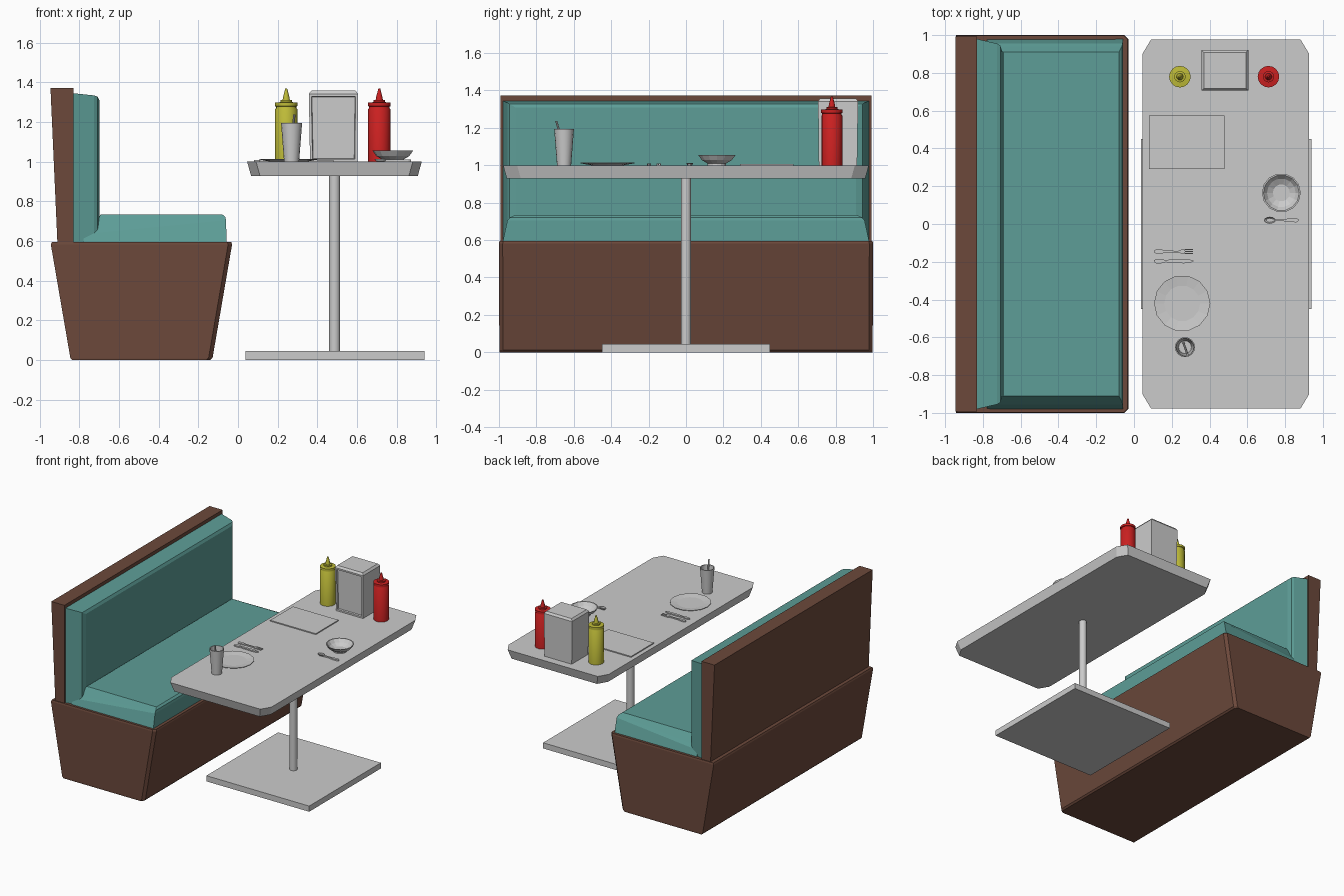
import bpy, bmesh, math

if "Cube" in bpy.data.objects:
    bpy.data.objects.remove(bpy.data.objects["Cube"])


def material(name, rgb):
    m = bpy.data.materials.new(name)
    m.diffuse_color = (*rgb, 1)
    m.use_nodes = True
    m.node_tree.nodes["Principled BSDF"].inputs["Base Color"].default_value = m.diffuse_color
    return m


BROWN = material("brown_wood", (0.15, 0.066, 0.044))
TEAL = material("teal_vinyl", (0.11, 0.34, 0.31))
RED = material("red_plastic", (0.6, 0.015, 0.015))
YELLOW = material("yellow_plastic", (0.52, 0.5, 0.04))


def loft(name, rings, mat=None, smooth=False, edit=None):
    """Closed skin through rings with equal point counts, capped at both ends."""
    bm = bmesh.new()
    loops = [[bm.verts.new(p) for p in r] for r in rings]
    n = len(loops[0])
    for a, b in zip(loops, loops[1:]):
        for i in range(n):
            j = (i + 1) % n
            bm.faces.new((a[i], a[j], b[j], b[i]))
    bm.faces.new(loops[0])
    bm.faces.new(loops[-1])
    bmesh.ops.recalc_face_normals(bm, faces=bm.faces)
    if edit:
        edit(bm)
    me = bpy.data.meshes.new(name)
    bm.to_mesh(me)
    bm.free()
    ob = bpy.data.objects.new(name, me)
    bpy.context.collection.objects.link(ob)
    if mat:
        me.materials.append(mat)
    if smooth:
        bpy.ops.object.select_all(action='DESELECT')
        ob.select_set(True)
        bpy.context.view_layer.objects.active = ob
        bpy.ops.object.shade_smooth_by_angle(angle=math.radians(40))
    return ob


def rect(x0, x1, y0, y1, z):
    return [(x0, y0, z), (x1, y0, z), (x1, y1, z), (x0, y1, z)]


def box(name, x0, x1, y0, y1, z0, z1, mat=None):
    return loft(name, [rect(x0, x1, y0, y1, z) for z in (z0, z1)], mat)


def lathe(name, x, y, profile, sides, mat=None, smooth=False):
    ang = [math.tau * i / sides for i in range(sides)]
    rings = [[(x + r * math.cos(a), y + r * math.sin(a), z) for a in ang]
             for r, z in profile]
    return loft(name, rings, mat, smooth)


def strip(name, x, y, half, z0, z1):
    """Flat piece along x from (distance, half width) pairs, mirrored in y."""
    out = [(x + d, y - w) for d, w in half] + [(x + d, y + w) for d, w in reversed(half)]
    return loft(name, [[(px, py, z) for px, py in out] for z in (z0, z1)])


# Bench base, tapering down, with chamfered front corners
def base_ring(x0, x1, y, z, c=0.02):
    return [(x0, -y, z), (x1 - c, -y, z), (x1, -y + c, z),
            (x1, y - c, z), (x1 - c, y, z), (x0, y, z)]


loft("bench_base", [base_ring(-0.835, -0.14, 0.997, 0), base_ring(-0.845, -0.128, 0.998, 0.012),
                    base_ring(-0.943, -0.03, 1.0, 0.582), base_ring(-0.938, -0.034, 0.997, 0.595)], BROWN)

# Backrest board, thicker at the top
loft("backrest_board", [rect(-0.91, -0.83, -0.992, 0.992, 0.59),
                        rect(-0.945, -0.83, -0.992, 0.992, 1.372)], BROWN)

# Seat cushion: rings of (back x, back z, front x, front z, half width)
loft("seat_cushion", [[(x0, -y, z0), (x1, -y, z1), (x1, y, z1), (x0, y, z0)] for x0, z0, x1, z1, y in (
    (-0.78, 0.59, -0.058, 0.59, 0.98), (-0.775, 0.635, -0.06, 0.705, 0.955),
    (-0.755, 0.66, -0.064, 0.722, 0.94), (-0.69, 0.735, -0.08, 0.735, 0.91))], TEAL)

# Back cushion: rings stepping forward, (x, half width, top z)
loft("back_cushion", [[(x, -y, 0.59), (x, y, 0.59), (x, y, z), (x, -y, z)] for x, y, z in (
    (-0.832, 0.98, 1.345), (-0.725, 0.955, 1.334),
    (-0.708, 0.945, 1.328), (-0.697, 0.91, 1.308))], TEAL)


# Table
def top_ring(inset, z):
    hx, hy, cx, cy = 0.44 - inset, 0.978 - inset, 0.045, 0.075
    q = [(hx, hy - cy), (hx - cx, hy), (cx - hx, hy), (-hx, hy - cy)]
    return [(0.486 + a, b, z) for a, b in q] + [(0.486 - a, -b, z) for a, b in q]


loft("table_top", [top_ring(0.02, 0.928), top_ring(0, 1.0)])
lathe("table_post", 0.487, 0, [(0.028, 0.04), (0.028, 0.93)], 16, smooth=True)
box("table_foot", 0.037, 0.94, -0.45, 0.45, 0, 0.045)

# Squeeze bottles
bottle = [(0.056, 1.0), (0.056, 1.265), (0.052, 1.27), (0.052, 1.278), (0.057, 1.28),
          (0.057, 1.297), (0.03, 1.3), (0.03, 1.31), (0.018, 1.312), (0.016, 1.325), (0.005, 1.368)]
for name, x, mat in (("yellow_bottle", 0.243, YELLOW), ("red_bottle", 0.712, RED)):
    lathe(name, x, 0.78, bottle, 16, mat, True)


# Napkin box with a recessed front panel
def recess(bm):
    front = [f for f in bm.faces if f.normal.y < -0.95]
    front = [max(front, key=lambda f: f.calc_area())]
    bmesh.ops.inset_region(bm, faces=front, thickness=0.018)
    bmesh.ops.inset_region(bm, faces=front, thickness=0.004, depth=-0.012)


loft("napkin_box", [rect(0.363, 0.601, 0.71, 0.915, 1.0), rect(0.357, 0.605, 0.706, 0.92, 1.342),
                    rect(0.37, 0.592, 0.718, 0.908, 1.358)], edit=recess)

# Menu, plate, bowl
box("menu", 0.08, 0.48, 0.29, 0.575, 0.999, 1.008)
lathe("plate", 0.255, -0.42, [(0.09, 1.0), (0.149, 1.011), (0.149, 1.014), (0.095, 1.007)], 14)
lathe("bowl", 0.78, 0.165, [(0.05, 1.0), (0.05, 1.009), (0.083, 1.028), (0.103, 1.056),
                            (0.095, 1.056), (0.076, 1.032), (0.045, 1.014)], 14)

# Cup and straw
lathe("cup", 0.27, -0.652, [(0.038, 1.0), (0.053, 1.195), (0.047, 1.195), (0.034, 1.012)], 16, smooth=True)
loft("straw", [[(x + 0.006 * math.cos(a), y + 0.006 * math.sin(a), z)
                for a in (i * math.tau / 8 for i in range(8))]
               for x, y, z in ((0.262, -0.63, 1.012), (0.284, -0.694, 1.238))], smooth=True)

# Cutlery
handle = [(0, 0.004), (0.012, 0.011), (0.04, 0.011), (0.065, 0.005)]
strip("fork", 0.105, -0.146, handle + [(0.13, 0.004), (0.15, 0.012), (0.165, 0.013)], 0.999, 1.009)
for k in (-1, 0, 1):
    box("fork_tine", 0.268, 0.312, -0.1485 + k * 0.01, -0.1435 + k * 0.01, 1.001, 1.009)
strip("knife", 0.105, -0.197, handle + [(0.085, 0.009), (0.16, 0.011), (0.19, 0.009), (0.21, 0.002)], 0.999, 1.009)
strip("spoon_handle", 0.735, 0.02, [(0, 0.006), (0.05, 0.004), (0.09, 0.01), (0.125, 0.011),
                                    (0.137, 0.004)], 0.999, 1.01)
spoon = lathe("spoon_bowl", 0, 0, [(0.4, 0), (0.8, 0.3), (1, 1), (0.9, 1), (0.6, 0.5)], 12)
spoon.scale = (0.031, 0.018, 0.014)
spoon.location = (0.719, 0.02, 0.999)
